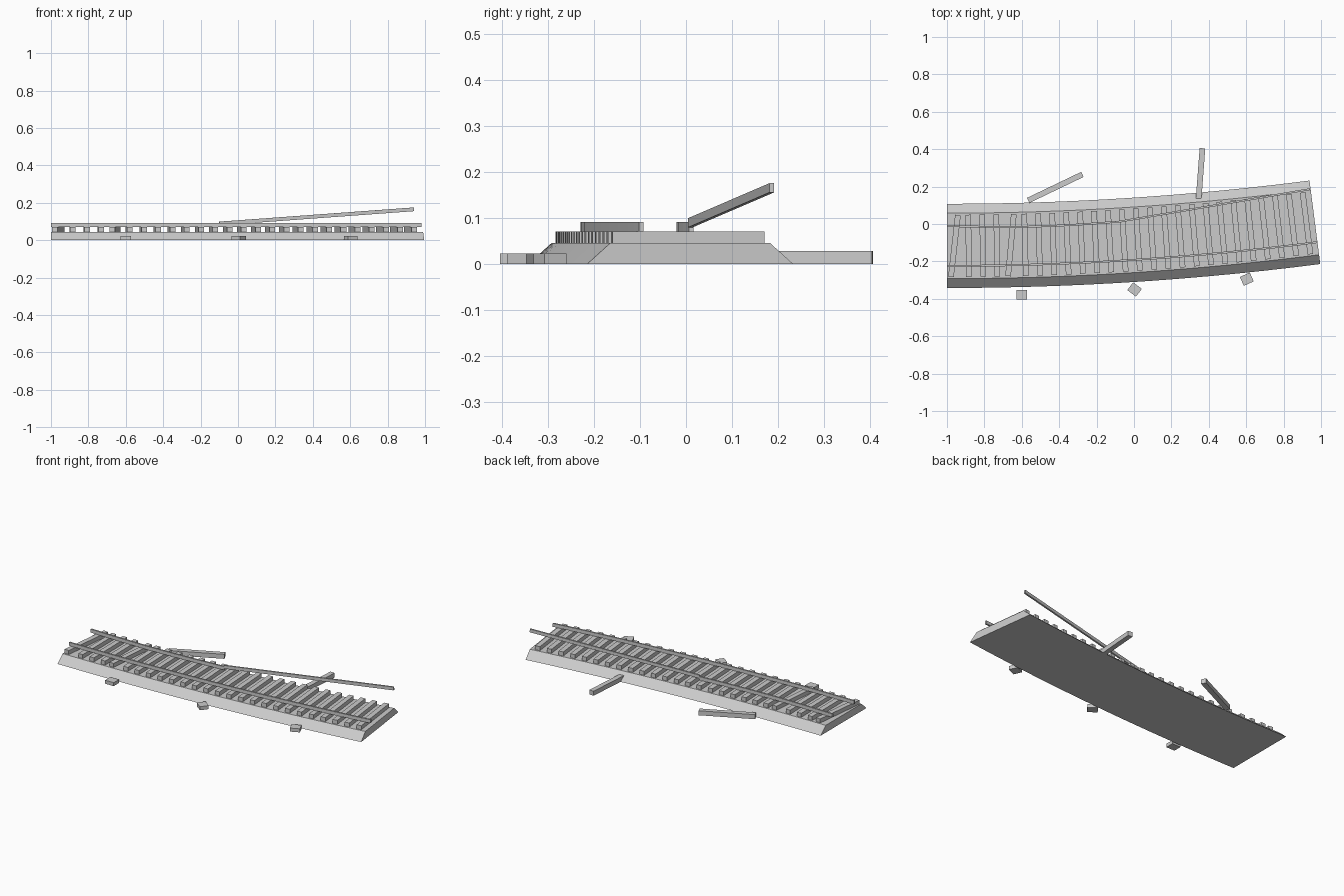
import bpy, bmesh, math
from mathutils import Vector, Matrix

if "Cube" in bpy.data.objects:
    bpy.data.objects.remove(bpy.data.objects["Cube"])

stone = bpy.data.materials.new("plain_grey")
stone.diffuse_color = (0.6, 0.6, 0.6, 1)
stone.use_nodes = True
stone.node_tree.nodes["Principled BSDF"].inputs["Base Color"].default_value = stone.diffuse_color

R, ANGLE = 15.41, 0.128          # radius and sweep of the track curve
LENGTH = R * ANGLE


def track(s, offset=0.0):
    """Point on the track curve at arc length s, shifted sideways."""
    a = s / R
    return Vector((-1 + R * math.sin(a) - offset * math.sin(a),
                   -0.117 + R * (1 - math.cos(a)) + offset * math.cos(a), 0))


def finish(bm, name):
    bmesh.ops.recalc_face_normals(bm, faces=bm.faces)
    mesh = bpy.data.meshes.new(name)
    bm.to_mesh(mesh)
    bm.free()
    mesh.materials.append(stone)
    obj = bpy.data.objects.new(name, mesh)
    bpy.context.collection.objects.link(obj)
    return obj


def sweep(name, rings):
    """Skin closed cross-sections and cap both ends."""
    bm = bmesh.new()
    loops = [[bm.verts.new(p) for p in ring] for ring in rings]
    n = len(loops[0])
    for a, b in zip(loops, loops[1:]):
        for i in range(n):
            j = (i + 1) % n
            bm.faces.new((a[i], a[j], b[j], b[i]))
    bm.faces.new(loops[0])
    bm.faces.new(loops[-1][::-1])
    return finish(bm, name)


def along_track(name, profile, steps=20):
    sweep(name, [[track(LENGTH * k / steps, o) + Vector((0, 0, z)) for o, z in profile]
                 for k in range(steps + 1)])


def box(name, size, centre, turn=0.0, pitch=0.0):
    bm = bmesh.new()
    m = (Matrix.Translation(centre) @ Matrix.Rotation(turn, 4, 'Z')
         @ Matrix.Rotation(pitch, 4, 'Y') @ Matrix.Diagonal((*size, 1)))
    bmesh.ops.create_cube(bm, size=1, matrix=m)
    return finish(bm, name)


# Ballast bed with sloping shoulders
along_track("ballast_bed", [(-0.225, 0), (0.225, 0), (0.175, 0.045), (-0.175, 0.045)])

# Sleepers, two of them knocked askew
for i in range(26):
    s = 0.04 + i * 0.0755
    c = track(s)
    skew = -0.115 if i in (0, 4) else 0.0
    box(f"sleeper_{i + 1}", (0.03, 0.332, 0.026), (c.x, c.y, 0.057), s / R + skew)

# Intact front rail
along_track("front_rail", [(-0.112, 0.07), (-0.102, 0.07), (-0.102, 0.091), (-0.112, 0.091)])

# Back rail, up to the break
path = [(-1, -0.011), (-0.8, -0.015), (-0.62, -0.016), (-0.45, -0.011), (-0.28, -0.002), (-0.1, 0.011)]
sweep("back_rail", [[(x, y - 0.005, 0.07), (x, y + 0.005, 0.07),
                     (x, y + 0.005, 0.091), (x, y - 0.005, 0.091)] for x, y in path])

# Torn rail length, lifted and swung outwards
p, q = Vector((-0.1, 0.009, 0.089)), Vector((0.94, 0.186, 0.165))
d = q - p
box("lifted_rail", (d.length, 0.01, 0.02), (p + q) / 2,
    math.atan2(d.y, d.x), -math.atan2(d.z, d.xy.length))

# Loose sleepers lying behind the bed
for name, a, b in (("loose_sleeper_left", (-0.566, 0.126), (-0.276, 0.265)),
                   ("loose_sleeper_right", (0.343, 0.1), (0.366, 0.405))):
    a, b = Vector(a), Vector(b)
    d, m = b - a, (a + b) / 2
    box(name, (d.length, 0.03, 0.028), (m.x, m.y, 0.014), math.atan2(d.y, d.x))

# Small blocks lying in front of the bed
for i, (x, y, deg) in enumerate(((-0.6, -0.378, 0), (0.003, -0.35, -37), (0.603, -0.295, 24))):
    box(f"loose_block_{i + 1}", (0.058, 0.052, 0.022), (x, y, 0.011), math.radians(deg))
